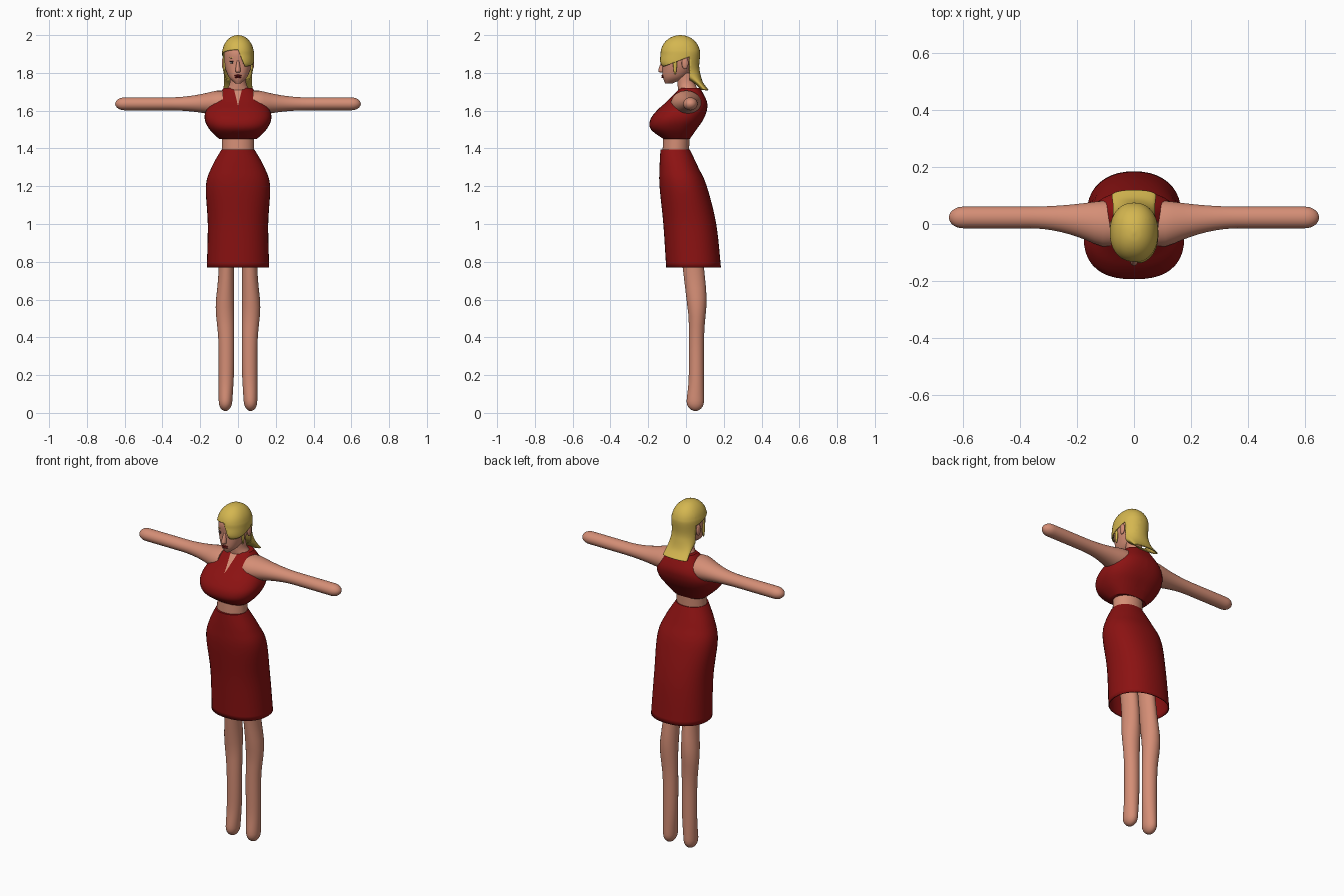
import bpy, bmesh, math

cube = bpy.data.objects.get("Cube")
if cube:
    bpy.data.objects.remove(cube, do_unlink=True)


def material(name, *colour):
    mat = bpy.data.materials.new(name)
    mat.use_nodes = True
    mat.diffuse_color = (*colour, 1)
    shader = next(node for node in mat.node_tree.nodes if node.type == 'BSDF_PRINCIPLED')
    shader.inputs["Base Color"].default_value = (*colour, 1)
    return mat


SKIN = material("skin", 0.66, 0.27, 0.18)
CLOTH = material("red cloth", 0.26, 0.006, 0.006)
HAIR = material("blond hair", 0.66, 0.47, 0.08)
LIPS = material("dark lips", 0.2, 0.01, 0.01)
WHITE = material("eye white", 0.7, 0.7, 0.6)
DARK = material("dark brown", 0.04, 0.02, 0.02)


def smooth_rings(rings, steps=6):
    """Catmull-Rom interpolation between cross-sections."""
    padded = [rings[0], *rings, rings[-1]]
    result = []
    for before, start, end, after in zip(padded, padded[1:], padded[2:], padded[3:]):
        for step in range(steps):
            t = step / steps
            result.append([
                q + t * (r - p + t * (2 * p - 5 * q + 4 * r - s + t * (3 * (q - r) + s - p))) / 2
                for p, q, r, s in zip(before, start, end, after)])
    return result + [rings[-1]]


def rounded(angle_part, power):
    return math.copysign(abs(angle_part) ** (2 / power), angle_part)


def loft(sections, place, power=2, sides=40, closed_start=True):
    """Skin sections (t, u centre, u radius, v centre, v radius), put in space by place."""
    bm = bmesh.new()
    loops = []
    angles = [math.tau * k / sides for k in range(sides)]
    for t, u, u_radius, v, v_radius in sections:
        loops.append([bm.verts.new(place(t, u + u_radius * rounded(math.cos(a), power),
                                         v + v_radius * rounded(math.sin(a), power)))
                      for a in angles])
    for low, high in zip(loops, loops[1:]):
        for k in range(sides):
            bm.faces.new((low[k - 1], low[k], high[k], high[k - 1]))
    if closed_start:
        bm.faces.new(loops[0])
    bm.faces.new(loops[-1])
    bmesh.ops.recalc_face_normals(bm, faces=bm.faces)
    return bm


def body(rings, **options):
    """Upright symmetric loft from rings (height, front, back, half width)."""
    sections = [(z, (front + back) / 2, (back - front) / 2, 0, width)
                for z, front, back, width in smooth_rings(rings)]
    return loft(sections, lambda t, u, v: (v, u, t), **options)


def cut(bm, point, normal):
    bmesh.ops.bisect_plane(bm, geom=bm.verts[:] + bm.edges[:] + bm.faces[:],
                           plane_co=point, plane_no=normal)


def finish(name, bm, *mats, thickness=None):
    mesh = bpy.data.meshes.new(name)
    bm.to_mesh(mesh)
    bm.free()
    ob = bpy.data.objects.new(name, mesh)
    bpy.context.collection.objects.link(ob)
    for mat in mats:
        mesh.materials.append(mat)
    if thickness:
        ob.modifiers.new("thickness", 'SOLIDIFY').thickness = thickness
    bpy.ops.object.select_all(action='DESELECT')
    ob.select_set(True)
    bpy.context.view_layer.objects.active = ob
    bpy.ops.object.shade_smooth_by_angle(angle=math.radians(45))


def blob(name, centre, radii, mat):
    bm = bmesh.new()
    bmesh.ops.create_uvsphere(bm, u_segments=20, v_segments=12, radius=1)
    bmesh.ops.scale(bm, vec=radii, verts=bm.verts)
    bmesh.ops.translate(bm, vec=centre, verts=bm.verts)
    finish(name, bm, mat)


def bump(value, centre, spread):
    return math.exp(-((value - centre) / spread) ** 2)


def round_end(distance, length):
    """Scale that closes a limb with a rounded tip."""
    return max(0.05, math.sqrt(1 - max(0, 1 - distance / length) ** 2))


# Skirt, open at the hem
skirt = body([(0.77, -0.105, 0.185, 0.165), (1, -0.12, 0.16, 0.16), (1.2, -0.14, 0.11, 0.17),
              (1.3, -0.14, 0.065, 0.14), (1.395, -0.135, 0.02, 0.087)],
             power=2.2, closed_start=False)
finish("skirt", skirt, CLOTH, thickness=0.006)

# Bare waist
finish("waist", body([(1.36, -0.125, 0.015, 0.085), (1.48, -0.12, 0.02, 0.085)]), SKIN)

# Halter top with a narrow neck slit
SLIT_BASE, SLIT_SLOPE = 1.625, 0.24
halter = body([(1.45, -0.12, 0.02, 0.1), (1.5, -0.185, 0.055, 0.15), (1.55, -0.19, 0.09, 0.175),
               (1.6, -0.155, 0.11, 0.17), (1.65, -0.1, 0.11, 0.135), (1.72, -0.03, 0.075, 0.075)],
              power=2.5)
for side in (-1, 1):
    cut(halter, (0, 0, SLIT_BASE), (side, 0, -SLIT_SLOPE))
for face in halter.faces:
    spot = face.calc_center_median()
    if spot.y < 0 and abs(spot.x) < SLIT_SLOPE * (spot.z - SLIT_BASE):
        face.material_index = 1
finish("halter_top", halter, CLOTH, SKIN)

# Neck, head and nose
finish("neck", body([(1.7, -0.04, 0.07, 0.07), (1.74, -0.045, 0.05, 0.045),
                     (1.8, -0.05, 0.04, 0.04)]), SKIN)
finish("head", body([(1.745, -0.11, -0.07, 0.015), (1.78, -0.123, 0, 0.05),
                     (1.85, -0.125, 0.05, 0.073), (1.92, -0.125, 0.05, 0.07),
                     (1.97, -0.07, 0.01, 0.03)], power=2.2), SKIN)
finish("nose", body([(1.802, -0.13, -0.11, 0.007), (1.812, -0.147, -0.11, 0.014),
                     (1.87, -0.126, -0.11, 0.005)], sides=16), SKIN)
for name, height in (("upper_lip", 1.786), ("lower_lip", 1.777)):
    blob(name, (0, -0.121, height), (0.019, 0.009, 0.005), LIPS)

# Hair: a dome over a long back, trimmed around the face with a swept fringe
dome = []
for step in range(1, 7):
    turn = math.radians(14.5 * step)
    reach = 0.105 * math.cos(turn)
    dome.append((1.9 + 0.1 * math.sin(turn), -0.03 - reach, -0.03 + reach, 0.8 * reach))
hair = body([(1.71, 0.08, 0.12, 0.078), (1.75, 0.035, 0.09, 0.074), (1.8, -0.06, 0.075, 0.076),
             (1.84, -0.135, 0.07, 0.085), (1.9, -0.135, 0.075, 0.085), *dome],
            power=2.2, closed_start=False)
EAR_Y, EAR_TOP, BROW, SWEEP, PART, CROWN = 0.018, 1.885, -0.25, 0.38, 0.4, 1.925
cut(hair, (0, EAR_Y, 0), (0, 1, 0))
for slope in (BROW, SWEEP):
    cut(hair, (0, EAR_Y, EAR_TOP), (0, -slope, 1))
cut(hair, (0, 0, CROWN), (1, 0, PART))


def is_face_opening(spot):
    forward = spot.y - EAR_Y
    above_brow = spot.z > EAR_TOP + BROW * forward
    in_fringe = spot.z > EAR_TOP + SWEEP * forward and spot.x > PART * (CROWN - spot.z)
    return forward < 0 and not above_brow and not in_fringe


opening = [face for face in hair.faces if is_face_opening(face.calc_center_median())]
bmesh.ops.delete(hair, geom=opening, context='FACES')
finish("hair", hair, HAIR, thickness=0.005)


def arm_section(along):
    """Broad at the shoulder, slim and even to a round tip."""
    x = 0.08 + 0.57 * math.sin(along * math.pi / 2)
    flare = min(1, max(0, 1 - (x - 0.12) / 0.25)) ** 2
    scale = round_end(0.65 - x, 0.05)
    return (x, 0.023 - 0.022 * flare, scale * (0.038 + 0.042 * flare),
            1.636 + 0.005 * flare, scale * (0.034 + 0.031 * flare))


def leg_section(along):
    """Round foot, full calf, thigh leaning forward into the skirt."""
    rise = 1.1 * (1 - math.cos(along * math.pi / 2))
    z = 0.01 + rise
    front = 0.015 - 0.12 * max(0, z - 0.5) - 0.012 * bump(z, 0.05, 0.08)
    back = 0.095 + 0.014 * bump(z, 0.6, 0.12) - 0.1 * max(0, z - 0.75)
    inner = 0.02 + 0.012 * bump(z, 0, 0.15)
    outer = 0.102 + 0.016 * bump(z, 0.56, 0.12)
    scale = round_end(rise, 0.05)
    return (z, (front + back) / 2, scale * (back - front) / 2,
            (inner + outer) / 2, scale * (outer - inner) / 2)


# Paired limbs and facial features
STEPS = 30
for side, label in ((1, "left"), (-1, "right")):
    finish(label + "_arm", loft([arm_section(i / STEPS) for i in range(STEPS + 1)],
                                lambda t, u, v: (side * t, u, v)), SKIN)
    finish(label + "_leg", loft([leg_section(i / STEPS) for i in range(STEPS + 1)],
                                lambda t, u, v: (side * v, u, t)), SKIN)
    blob(label + "_ear", (side * 0.077, -0.005, 1.852), (0.009, 0.018, 0.032), SKIN)
    blob(label + "_side_lock", (side * 0.073, -0.058, 1.85), (0.007, 0.01, 0.06), HAIR)
    eye_x = side * 0.03
    blob(label + "_eye", (eye_x, -0.116, 1.855), (0.014, 0.006, 0.006), WHITE)
    blob(label + "_iris", (eye_x, -0.12, 1.855), (0.005, 0.004, 0.005), DARK)
    blob(label + "_eyelid", (eye_x, -0.117, 1.861), (0.016, 0.006, 0.003), DARK)
    blob(label + "_eyebrow", (eye_x, -0.118, 1.88), (0.018, 0.006, 0.003), HAIR)
